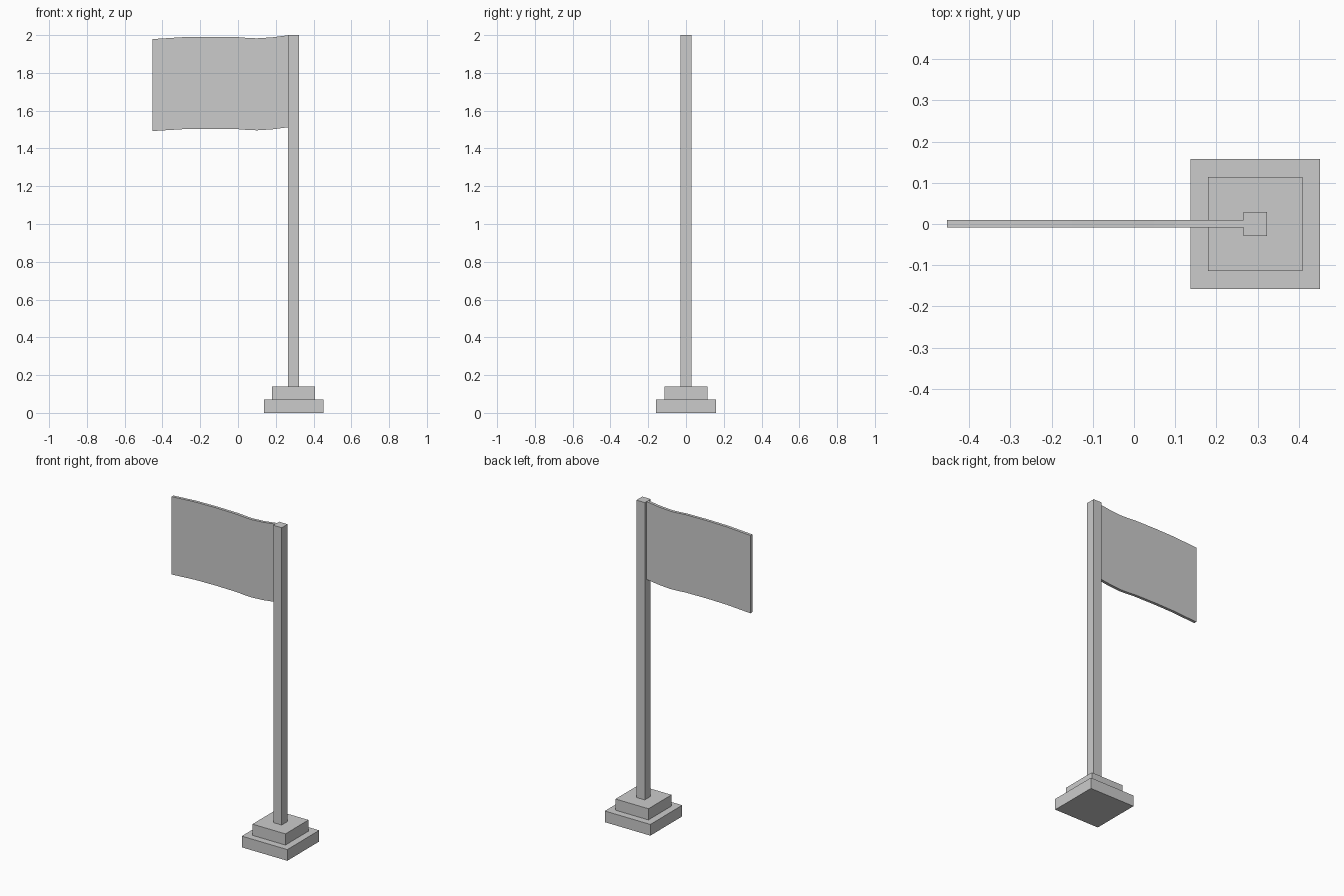
import bpy
import bmesh

if "Cube" in bpy.data.objects:
    bpy.data.objects.remove(bpy.data.objects["Cube"])

POLE_X = 0.294


def mesh_object(name, bm):
    bmesh.ops.recalc_face_normals(bm, faces=bm.faces[:])
    mesh = bpy.data.meshes.new(name)
    bm.to_mesh(mesh)
    bm.free()
    obj = bpy.data.objects.new(name, mesh)
    bpy.context.collection.objects.link(obj)
    return obj


def square_block(name, width, z0, z1):
    bm = bmesh.new()
    bmesh.ops.create_cube(bm, size=1)
    bmesh.ops.scale(bm, vec=(width, width, z1 - z0), verts=bm.verts)
    bmesh.ops.translate(bm, vec=(POLE_X, 0, (z0 + z1) / 2), verts=bm.verts)
    return mesh_object(name, bm)


# Stepped base and square pole
square_block("base_lower_step", 0.315, 0, 0.07)
square_block("base_upper_step", 0.228, 0.07, 0.14)
square_block("pole", 0.058, 0.14, 2.0)

# Flag: wavy top edge, constant height, thin slab
top_edge = [(-0.453, 1.979), (-0.29, 1.989), (-0.15, 1.991), (0.0, 1.989),
            (0.05, 1.985), (0.1, 1.983), (0.18, 1.988), (0.265, 1.999)]
flag_height = 0.487
y_front, y_back = -0.008, 0.01

bm = bmesh.new()
rings = [[bm.verts.new(p) for p in ((x, y_front, z), (x, y_back, z),
                                    (x, y_back, z - flag_height),
                                    (x, y_front, z - flag_height))]
         for x, z in top_edge]
for a, b in zip(rings, rings[1:]):
    for i in range(4):
        j = (i + 1) % 4
        bm.faces.new((a[i], a[j], b[j], b[i]))
bm.faces.new(rings[0])
bm.faces.new(rings[-1])
mesh_object("flag", bm)
